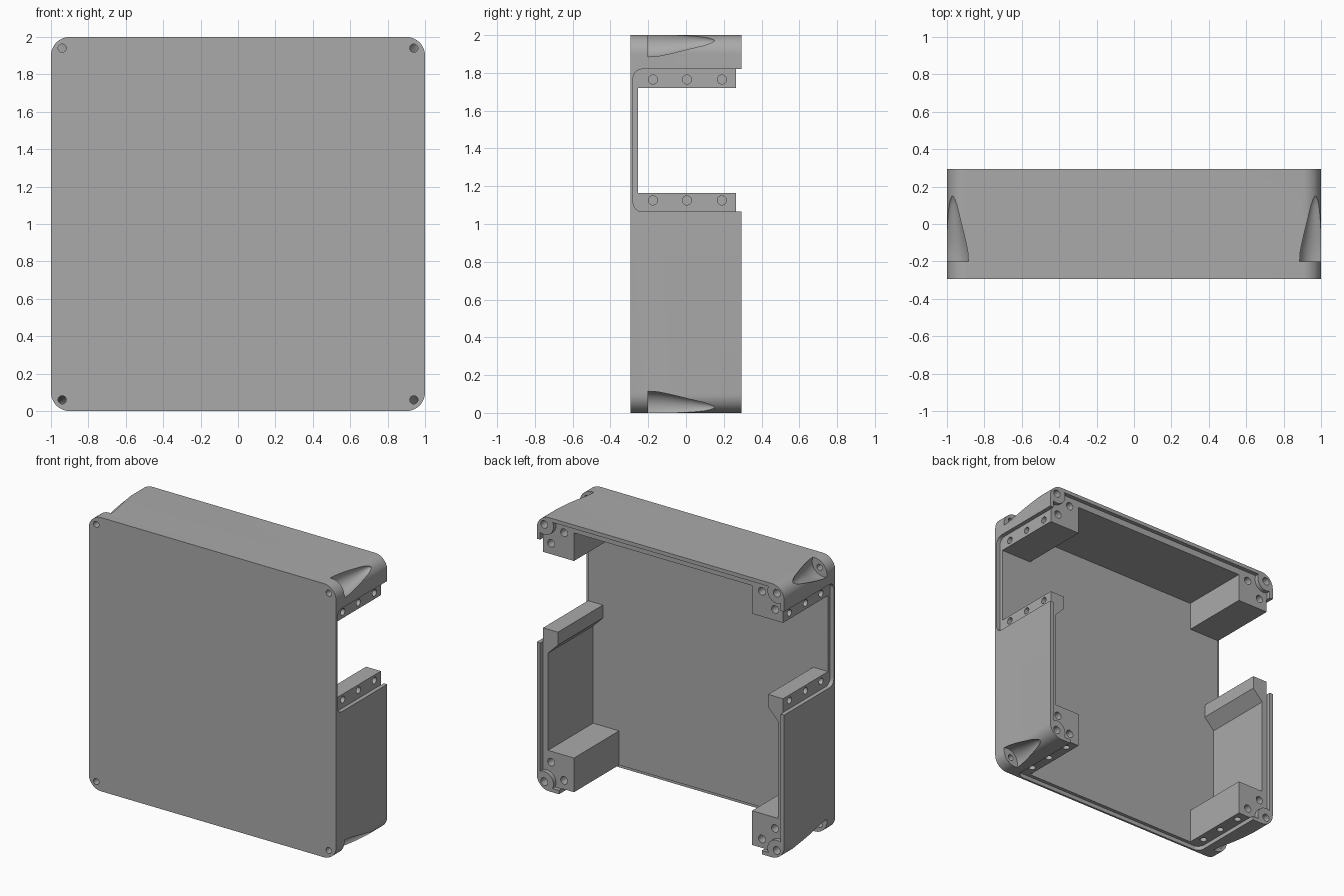
import bpy, bmesh, math
from mathutils import Vector

cube = bpy.data.objects.get("Cube")
if cube:
    bpy.data.objects.remove(cube, do_unlink=True)

D = 0.295        # half depth
FLOOR = -0.255   # inner face of the front panel
LIP = 0.265      # level of the stepped back rim
SIDES = (-1, 1)

grey = bpy.data.materials.new("plain grey")
grey.use_nodes = True
grey.diffuse_color = (0.4, 0.4, 0.4, 1)
grey.node_tree.nodes["Principled BSDF"].inputs["Base Color"].default_value = (0.4, 0.4, 0.4, 1)


def arc(cx, cy, r, a0, a1, n=10):
    steps = [math.radians(a0 + (a1 - a0) * i / n) for i in range(n + 1)]
    return [(cx + r * math.cos(a), cy + r * math.sin(a)) for a in steps]


def place(axis, u, v, w):
    """Section point (u, v) at position w along the axis."""
    return {"x": Vector((w, u, v)), "y": Vector((u, w, v)), "z": Vector((u, v, w))}[axis]


def loft(bm, axis, rings):
    """Skin a stack of (points, position) sections and cap both ends."""
    loops = [[bm.verts.new(place(axis, u, v, w)) for u, v in pts] for pts, w in rings]
    for a, b in zip(loops, loops[1:]):
        for i in range(len(a)):
            j = (i + 1) % len(a)
            bm.faces.new((a[i], a[j], b[j], b[i]))
    bm.faces.new(loops[0])
    bm.faces.new(loops[-1])


def prism(bm, axis, pts, lo, hi):
    loft(bm, axis, [(pts, lo), (pts, hi)])


def circle(cx, cy, r, n=24):
    return arc(cx, cy, r, 0, 360, n)[:-1]


def finish(bm, name):
    bmesh.ops.recalc_face_normals(bm, faces=bm.faces)
    mesh = bpy.data.meshes.new(name)
    bm.to_mesh(mesh)
    bm.free()
    ob = bpy.data.objects.new(name, mesh)
    bpy.context.collection.objects.link(ob)
    mesh.materials.append(grey)
    return ob


# Outer block with rounded corners
bm = bmesh.new()
outline = []
for sx, sz, a in ((1, 1, 0), (-1, 1, 90), (-1, -1, 180), (1, -1, 270)):
    outline += arc(0.9 * sx, 1 + 0.9 * sz, 0.1, a, a + 90, 12)
prism(bm, "y", outline, -D, D)
body = finish(bm, "enclosure_body")
cutters = []

# Cavity: leaves corner blocks, side walls with thickened sills, and three openings
bm = bmesh.new()
half = [(0.72, -0.1), (0.72, 0.28), (0.93, 0.28), (0.93, 0.99), (0.85, 1.07),
        (0.85, 1.165), (1.1, 1.165), (1.1, 1.72), (0.72, 1.72), (0.72, 1.925)]
prism(bm, "y", half + [(-x, z) for x, z in reversed(half)], FLOOR, 0.5)
cutters.append(finish(bm, "cavity_cutter"))

# Stepped back rim that swells around the corner screws
bm = bmesh.new()
corner = arc(0.94, 0.94, 0.075, -65, -205)
corner = [(0.972, corner[0][1])] + corner[1:-1] + [(corner[-1][0], 0.972)]
pts = [(x, 1 + z) for x, z in corner]
pts += [(-x, 1 + z) for x, z in reversed(corner)]
pts += [(-x, 1 - z) for x, z in corner]
pts += [(x, 1 - z) for x, z in reversed(corner)]
prism(bm, "y", pts, LIP, 0.5)
cutters.append(finish(bm, "rim_cutter"))


# Shallow outer recesses around the side and bottom openings
def recess(lo, hi):
    r, front = 0.05, -0.28
    return (arc(front + r, lo + r, r, 270, 180, 8) + arc(front + r, hi - r, r, 180, 90, 8)
            + [(0.5, hi), (0.5, lo)])


bm = bmesh.new()
for s in SIDES:
    prism(bm, "x", recess(1.065, 1.82), 0.97 * s, 1.2 * s)
prism(bm, "z", [(u, v) for v, u in recess(-0.82, 0.82)], -0.2, 0.03)
cutters.append(finish(bm, "recess_cutter"))

# Tapered scoops at the four corners
bm = bmesh.new()
profile = [(-0.2, 0.09), (-0.15, 0.087), (-0.1, 0.078), (-0.05, 0.067), (0, 0.055),
           (0.05, 0.043), (0.1, 0.03), (0.13, 0.018), (0.15, 0.004)]
for sx in SIDES:
    for sz in SIDES:
        loft(bm, "y", [(circle(0.97 * sx, 1 + 0.97 * sz, r, 40), y) for y, r in profile])
cutters.append(finish(bm, "scoop_cutter"))

# Screw holes: corners, block backs and opening edges
bm = bmesh.new()
for sx in SIDES:
    for sz in SIDES:
        prism(bm, "y", circle(0.94 * sx, 1 + 0.94 * sz, 0.022), -0.4, -0.17)
        for x, z in ((0.94, 0.94), (0.8, 0.905), (0.905, 0.8)):
            prism(bm, "y", circle(sx * x, 1 + sz * z, 0.028), 0.18, 0.4)
    for y in (-0.175, 0.005, 0.19):
        for z in (1.125, 1.765):
            prism(bm, "x", circle(y, z, 0.024), 0.935 * sx, 1.1 * sx)
        prism(bm, "z", circle(0.77 * sx, y, 0.024), -0.1, 0.065)
cutters.append(finish(bm, "hole_cutter"))

# Carve the body, then drop the cutters
for c in cutters:
    c.hide_render = True
    mod = body.modifiers.new(c.name, "BOOLEAN")
    mod.operation = "DIFFERENCE"
    mod.solver = "EXACT"
    mod.object = c
bpy.context.view_layer.update()
carved = bpy.data.meshes.new_from_object(body.evaluated_get(bpy.context.evaluated_depsgraph_get()))
body.modifiers.clear()
body.data = carved
carved.materials.clear()
carved.materials.append(grey)
for p in carved.polygons:
    p.material_index = 0
for c in cutters:
    bpy.data.objects.remove(c, do_unlink=True)

bpy.ops.object.select_all(action="DESELECT")
body.select_set(True)
bpy.context.view_layer.objects.active = body
bpy.ops.object.shade_smooth_by_angle(angle=math.radians(30))
